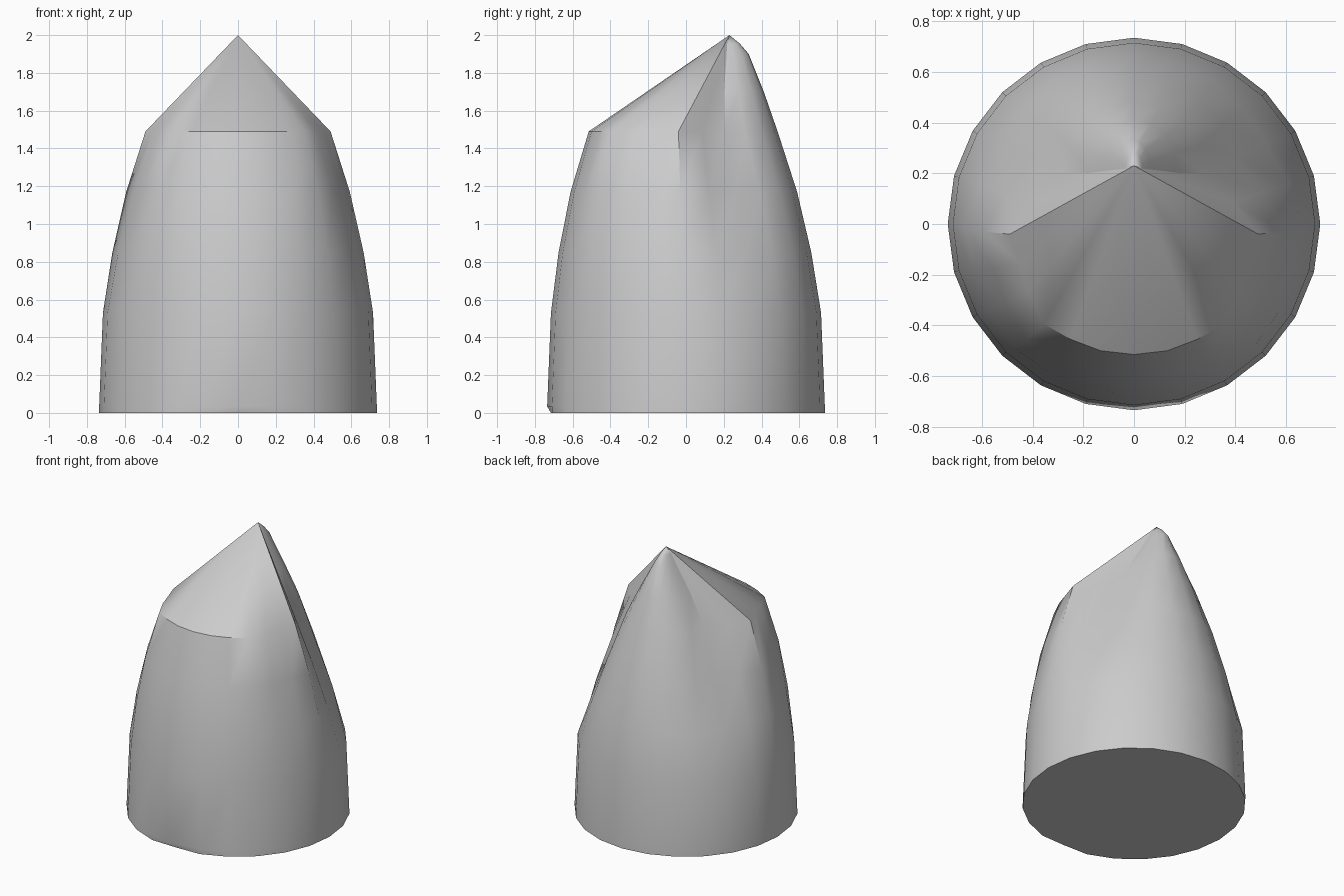
import bpy, bmesh, math

if "Cube" in bpy.data.objects:
    bpy.data.objects.remove(bpy.data.objects["Cube"])

N = 24  # sides

# Half outline of the notched shoulder at z = 1.49, front to spine
SHOULDER = [(0, -.515), (.132, -.50), (.25, -.455), (.355, -.395), (.415, -.27),
            (.452, -.155), (.49, -.04), (.39, .085), (.28, .2)]
SPINE_Y = .2


def spine_arc(width, depth):
    """Rounded half outline of the back spine, without its first side point."""
    return [(width * math.cos(k * math.pi / 8), SPINE_Y + depth * math.sin(k * math.pi / 8))
            for k in range(1, 5)]


def unit_half():
    return [(math.sin(math.pi * i / 12), -math.cos(math.pi * i / 12)) for i in range(13)]


def mirrored(half):
    return half + [(-x, y) for x, y in half[-2:0:-1]]


shoulder = SHOULDER + spine_arc(.28, .285)
bm = bmesh.new()


def ring(half, z):
    return [bm.verts.new((x, y, z)) for x, y in mirrored(half)]


# Body rings: round base blending into the notched shoulder
rings = [ring([(x * .735, max(y * .735, -.715)) for x, y in unit_half()], 0),
         ring([(x * .735, y * .735) for x, y in unit_half()], .035)]
for z, r, t in ((.53, .715, 0), (.85, .665, .28), (1.17, .592, .63), (1.49, .49, 1)):
    s = 1 + (r / .49 - 1)
    half = []
    for (ux, uy), (sx, sy) in zip(unit_half(), shoulder):
        half.append((ux * r * (1 - t) + sx * s * t, uy * r * (1 - t) + sy * s * t))
    rings.append(ring(half, z))
for a, b in zip(rings, rings[1:]):
    for i in range(N):
        j = (i + 1) % N
        bm.faces.new((a[i], a[j], b[j], b[i]))
bm.faces.new(rings[0][::-1])

# Spine rising behind the sloping top
top = rings[-1]
levels = [top[8:17]]
for z, w, d in ((1.7, .175, .212), (1.9, .065, .132), (1.955, .035, .085)):
    half = [(w, SPINE_Y)] + spine_arc(w, d)
    pts = half + [(-x, y) for x, y in half[-2::-1]]
    levels.append([bm.verts.new((x, y, z)) for x, y in pts])
for a, b in zip(levels, levels[1:]):
    for i in range(8):
        bm.faces.new((a[i], a[i + 1], b[i + 1], b[i]))
tip = bm.verts.new((0, .23, 2.0))
last = levels[-1]
for i in range(8):
    bm.faces.new((last[i], last[i + 1], tip))

# Sloping half-cone face fanning from the tip to the shoulder
for i in list(range(8)) + list(range(16, N)):
    bm.faces.new((top[i], top[(i + 1) % N], tip))
for k in (0, -1):
    col = [lv[k] for lv in levels]
    for a, b in zip(col, col[1:]):
        bm.faces.new((a, b, tip) if k else (b, a, tip))

bmesh.ops.recalc_face_normals(bm, faces=bm.faces)
mesh = bpy.data.meshes.new("pointed_shell")
bm.to_mesh(mesh)
bm.free()
obj = bpy.data.objects.new("pointed_shell", mesh)
bpy.context.collection.objects.link(obj)
bpy.context.view_layer.objects.active = obj
obj.select_set(True)
bpy.ops.object.shade_smooth_by_angle(angle=math.radians(35))
